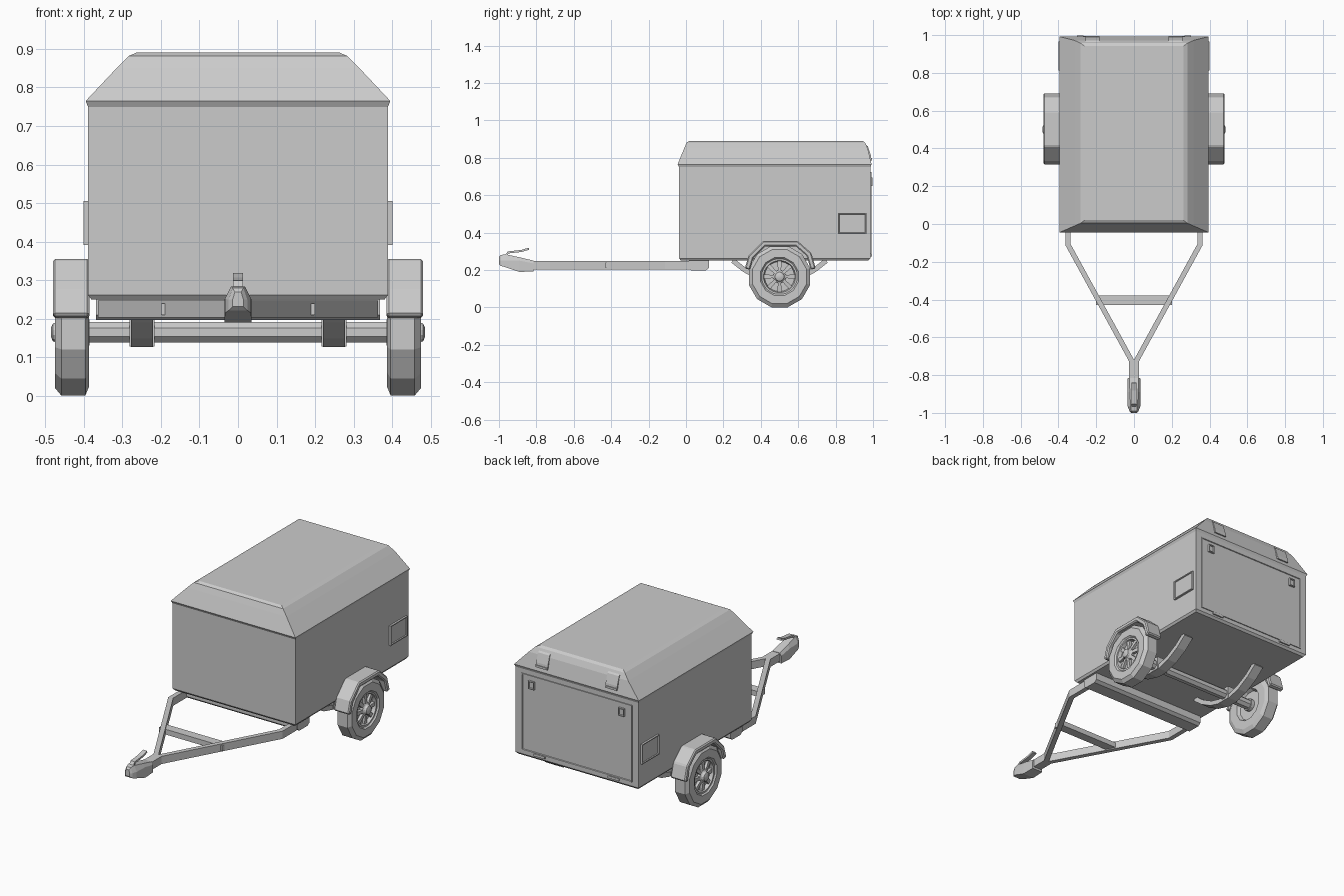
import bpy, bmesh, math
from mathutils import Vector

if "Cube" in bpy.data.objects:
    bpy.data.objects.remove(bpy.data.objects["Cube"], do_unlink=True)

grey = bpy.data.materials.new("plain_grey")
grey.use_nodes = True
COLOUR = (0.6, 0.6, 0.6, 1)
grey.diffuse_color = COLOUR
grey.node_tree.nodes["Principled BSDF"].inputs["Base Color"].default_value = COLOUR


def finish(name, bm, mirror=False):
    bmesh.ops.recalc_face_normals(bm, faces=bm.faces)
    mesh = bpy.data.meshes.new(name)
    bm.to_mesh(mesh)
    bm.free()
    mesh.materials.append(grey)
    obj = bpy.data.objects.new(name, mesh)
    bpy.context.scene.collection.objects.link(obj)
    if mirror:
        obj.modifiers.new("Mirror", 'MIRROR')
    return obj


def skin(bm, rings, caps=True):
    """Join matching rings of points with quads and cap both ends."""
    rows = [[bm.verts.new(p) for p in ring] for ring in rings]
    n = len(rows[0])
    for a, b in zip(rows, rows[1:]):
        for i in range(n):
            j = (i + 1) % n
            bm.faces.new((a[i], a[j], b[j], b[i]))
    if caps:
        bm.faces.new(rows[0])
        bm.faces.new(rows[-1])


def stack(name, levels):
    """Rectangular tiers given as height, half width, front and back."""
    bm = bmesh.new()
    skin(bm, [[(-w, y0, z), (w, y0, z), (w, y1, z), (-w, y1, z)] for z, w, y0, y1 in levels])
    return finish(name, bm)


def prism(name, outline, axis, a, b, mirror=False, bevel=0):
    """Extrude an outline along x (outline in y, z) or z (outline in x, y)."""
    def place(p, d):
        return (d, *p) if axis == 'x' else (*p, d)
    bm = bmesh.new()
    skin(bm, [[place(p, d) for p in outline] for d in (a, b)])
    obj = finish(name, bm, mirror)
    if bevel:
        mod = obj.modifiers.new("Bevel", 'BEVEL')
        mod.width = bevel
        mod.segments = 1
    return obj


def ribbon(path, width):
    """Outline of an open path thickened with mitred corners."""
    pts = [Vector(p) for p in path]
    left, right = [], []
    for i, p in enumerate(pts):
        before = (p - pts[i - 1]).normalized() if i else None
        after = (pts[i + 1] - p).normalized() if i < len(pts) - 1 else None
        before, after = before or after, after or before
        t = (before + after).normalized()
        off = Vector((-t.y, t.x)) * (width / 2 / t.dot(after))
        left.append(tuple(p + off))
        right.append(tuple(p - off))
    return left + right[::-1]


def box(name, lo, hi, mirror=False, bevel=0):
    return prism(name, [(lo[1], lo[2]), (hi[1], lo[2]), (hi[1], hi[2]), (lo[1], hi[2])],
                 'x', lo[0], hi[0], mirror, bevel)


def panel(name, lo, hi, normal, rim, depth, mirror=False):
    """Box whose face along the normal has a sunken centre."""
    obj = box(name, lo, hi, mirror)
    bm = bmesh.new()
    bm.from_mesh(obj.data)
    bm.normal_update()
    face = max(bm.faces, key=lambda f: f.normal.dot(Vector(normal)))
    bmesh.ops.inset_region(bm, faces=[face], thickness=rim)
    bmesh.ops.inset_region(bm, faces=[face], thickness=0.003, depth=-depth)
    bm.to_mesh(obj.data)
    bm.free()
    return obj


WHEEL_Y, WHEEL_Z = 0.5, 0.165


def lathe(name, profile, sides):
    """Revolve x, radius pairs about the wheel axis, flat side down."""
    bm = bmesh.new()
    angles = [2 * math.pi * (i + 0.5) / sides for i in range(sides)]
    skin(bm, [[(x, WHEEL_Y + r * math.sin(t), WHEEL_Z - r * math.cos(t)) for t in angles]
              for x, r in profile])
    return finish(name, bm, True)


# Cargo box and chamfered lid
stack("cargo_box", [(0.25, 0.38, -0.027, 0.975), (0.262, 0.389, -0.037, 0.986),
                    (0.755, 0.389, -0.037, 0.986)])
stack("lid", [(0.75, 0.389, -0.037, 0.986), (0.765, 0.395, -0.045, 0.992),
              (0.85, 0.315, -0.01, 0.972), (0.882, 0.283, 0.004, 0.957),
              (0.891, 0.262, 0.02, 0.942)])

# Rear door with latches and lower hinges
panel("rear_door", (-0.35, 0.98, 0.285), (0.35, 0.991, 0.725), (0, 1, 0), 0.008, 0.004)
panel("door_latch", (0.267, 0.98, 0.65), (0.303, 0.998, 0.695), (0, 1, 0), 0.007, 0.006, True)
box("door_hinge", (0.2, 0.98, 0.272), (0.27, 0.994, 0.286), True)

# Lid straps and their lower tabs
prism("lid_strap", ribbon([(0.947, 0.874), (0.967, 0.858), (0.983, 0.81), (0.985, 0.795)], 0.012),
      'x', 0.183, 0.257, True)
box("strap_tab", (0.183, 0.975, 0.786), (0.257, 0.995, 0.798), True)

# Side service hatch
panel("side_hatch", (0.38, 0.812, 0.392), (0.4, 0.966, 0.505), (1, 0, 0), 0.008, 0.005, True)

# Drawbar frame
prism("drawbar_arm", ribbon([(0.349, 0.09), (0.349, -0.11), (0.012, -0.725), (0.012, -0.84)], 0.027),
      'z', 0.204, 0.248, True)
box("drawbar_brace", (-0.2, -0.43, 0.21), (0.2, -0.378, 0.24))
prism("front_cross_beam", [(0.015, 0.25), (0.015, 0.21), (0.03, 0.197), (0.105, 0.197),
                           (0.122, 0.21), (0.122, 0.25)], 'x', -0.368, 0.368)

# Coupling head: sections from back to nose
bm = bmesh.new()
skin(bm, [[(-w, y, lo), (w, y, lo), (w, y, mid), (t, y, hi), (-t, y, hi), (-w, y, mid)]
          for y, w, t, lo, mid, hi in (
              (-0.815, 0.033, 0.024, 0.192, 0.235, 0.25),
              (-0.89, 0.035, 0.022, 0.19, 0.25, 0.268),
              (-0.965, 0.034, 0.018, 0.215, 0.252, 0.284),
              (-0.99, 0.024, 0.014, 0.222, 0.25, 0.28),
              (-1.0, 0.014, 0.008, 0.232, 0.25, 0.27))])
finish("coupling_head", bm)
prism("coupling_lever", ribbon([(-0.965, 0.275), (-0.95, 0.294), (-0.88, 0.302), (-0.84, 0.314)], 0.011),
      'x', -0.013, 0.013)

# Leaf springs hung below the floor
arc = [(0.5 + 0.25 * u, 0.138 + 0.112 * u * u) for u in (-1, -0.75, -0.45, -0.15, 0.15, 0.45, 0.75, 1)]
prism("leaf_spring", ribbon(arc, 0.026), 'x', 0.22, 0.277, True)
box("axle_clamp", (0.216, 0.465, 0.128), (0.281, 0.535, 0.202), True)

# Axle, tyres and rims
lathe("axle", [(0, 0.029), (0.44, 0.029)], 8)
lathe("tyre", [(0.405, 0.085), (0.386, 0.095), (0.386, 0.145), (0.396, 0.17), (0.458, 0.17),
               (0.474, 0.15), (0.474, 0.105), (0.462, 0.094), (0.44, 0.088)], 12)
lathe("rim", [(0.41, 0.03), (0.41, 0.09), (0.466, 0.096), (0.466, 0.086), (0.446, 0.08),
              (0.446, 0.03)], 24)
lathe("hub", [(0.385, 0.035), (0.462, 0.035), (0.468, 0.028), (0.48, 0.024), (0.485, 0.012)], 12)

# Wheel spokes
bm = bmesh.new()
for i in range(8):
    t = math.pi * i / 4
    out, side = Vector((0, math.cos(t), math.sin(t))), Vector((0, -math.sin(t), math.cos(t)))
    hub = Vector((0, WHEEL_Y, WHEEL_Z))
    skin(bm, [[hub + out * r + side * s * w + Vector((x, 0, 0))
               for x, s in ((0.44, -1), (top, -1), (top, 1), (0.44, 1))]
              for r, w, top in ((0.03, 0.008, 0.464), (0.086, 0.012, 0.458))])
finish("wheel_spokes", bm, True)

# Mudguards
guard = [(0.328, 0.205), (0.347, 0.27), (0.418, 0.341), (0.592, 0.341), (0.658, 0.283), (0.68, 0.205)]
prism("mudguard", ribbon(guard, 0.028), 'x', 0.385, 0.48, True, 0.006)

# Crease-aware smoothing on the round parts
for obj in bpy.context.scene.objects:
    obj.select_set(obj.name in {"rim", "hub"})
    if obj.name == "rim":
        bpy.context.view_layer.objects.active = obj
bpy.ops.object.shade_smooth_by_angle(angle=math.radians(28))
